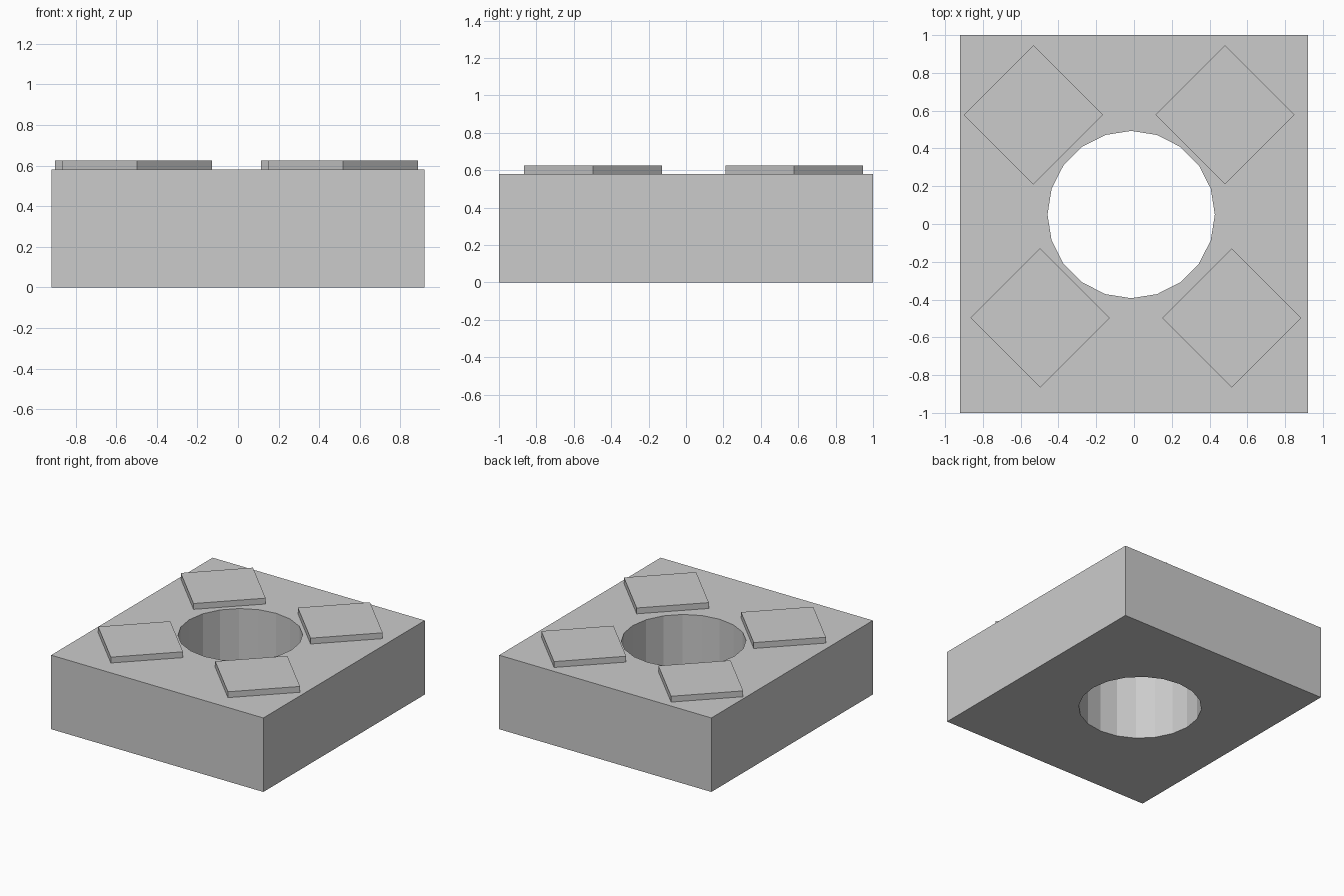
import bpy
import math

if "Cube" in bpy.data.objects:
    bpy.data.objects.remove(bpy.data.objects["Cube"])

TOP = 0.58


def box(name, size, center, turn=0.0):
    bpy.ops.mesh.primitive_cube_add(size=1, location=center, rotation=(0, 0, turn))
    obj = bpy.context.object
    obj.name = name
    obj.scale = size
    bpy.ops.object.transform_apply(location=False, rotation=False, scale=True)
    return obj


# Main block
block = box("block", (1.84, 2.0, TOP), (0, 0, TOP / 2))

# Round through hole, 20 flat sides
bpy.ops.mesh.primitive_cylinder_add(vertices=20, radius=0.443, depth=2,
                                    location=(-0.015, 0.05, TOP / 2))
cutter = bpy.context.object
cutter.name = "hole_cutter"
cut = block.modifiers.new("hole", 'BOOLEAN')
cut.operation = 'DIFFERENCE'
cut.solver = 'EXACT'
cut.object = cutter
bpy.context.view_layer.objects.active = block
bpy.ops.object.modifier_apply(modifier=cut.name)
bpy.data.objects.remove(cutter)

# Four thin diamond pads around the hole
side = 0.368 * math.sqrt(2)
height = 0.046
pads = {
    "pad_back_left": (-0.533, 0.578),
    "pad_back_right": (0.482, 0.578),
    "pad_front_left": (-0.497, -0.497),
    "pad_front_right": (0.518, -0.497),
}
for name, (x, y) in pads.items():
    box(name, (side, side, height), (x, y, TOP + height / 2), math.radians(45))
